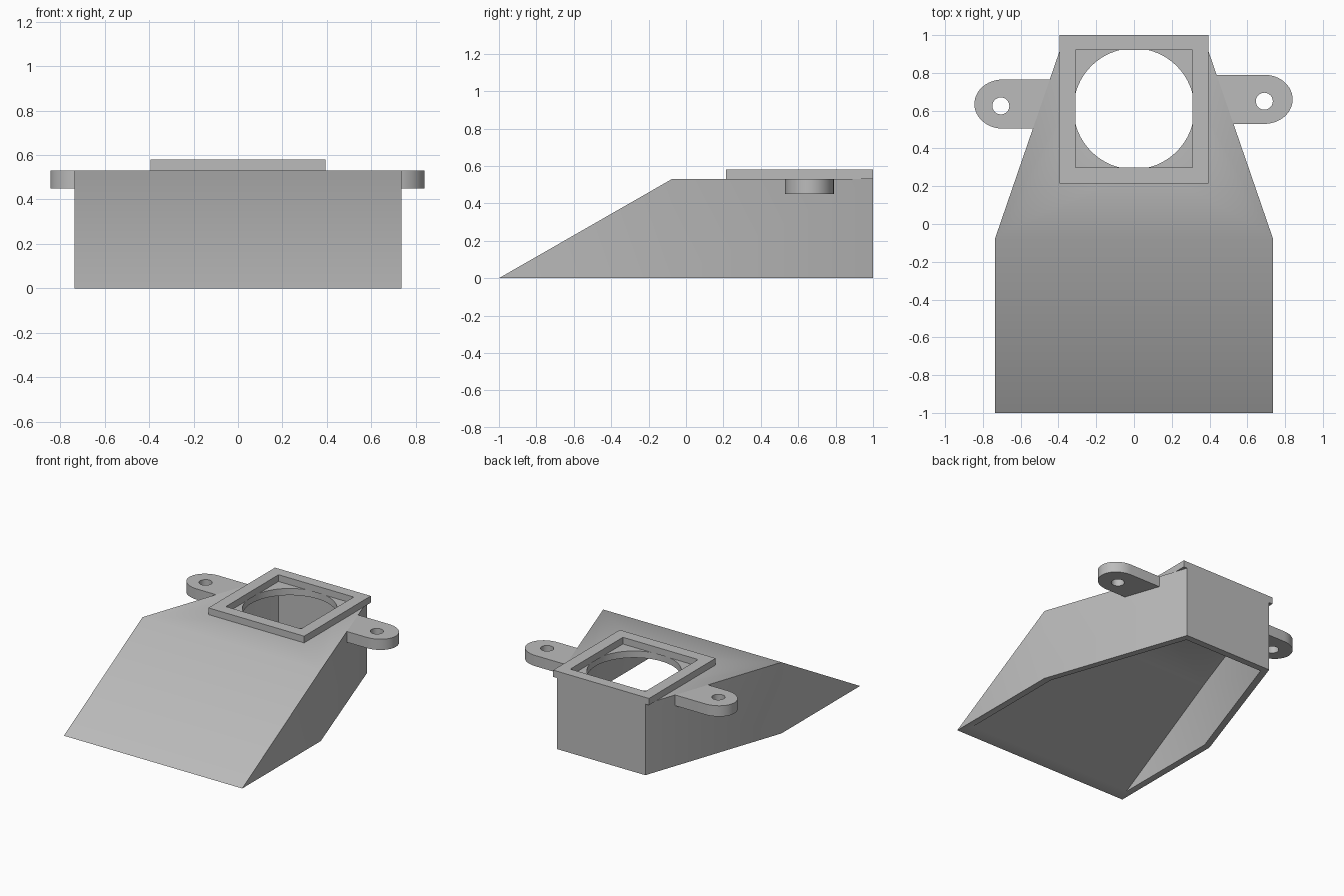
import bpy, bmesh, math
from mathutils import Vector

cube = bpy.data.objects.get("Cube")
if cube:
    bpy.data.objects.remove(cube, do_unlink=True)

grey = bpy.data.materials.new("plain grey")
grey.use_nodes = True
grey.diffuse_color = (0.5, 0.5, 0.5, 1)
grey.node_tree.nodes["Principled BSDF"].inputs["Base Color"].default_value = (0.5, 0.5, 0.5, 1)


def add_object(name, bm):
    bmesh.ops.recalc_face_normals(bm, faces=bm.faces)
    mesh = bpy.data.meshes.new(name)
    bm.to_mesh(mesh)
    bm.free()
    mesh.materials.append(grey)
    obj = bpy.data.objects.new(name, mesh)
    bpy.context.collection.objects.link(obj)
    return obj


def prism(name, outline, z0, z1):
    """Extrude a plan outline from z0 up to z1."""
    bm = bmesh.new()
    face = bm.faces.new([bm.verts.new((x, y, z0)) for x, y in outline])
    ext = bmesh.ops.extrude_face_region(bm, geom=[face])
    top = [v for v in ext["geom"] if isinstance(v, bmesh.types.BMVert)]
    bmesh.ops.translate(bm, verts=top, vec=Vector((0, 0, z1 - z0)))
    return add_object(name, bm)


def disc(name, cx, cy, r, z0, z1, n):
    ring = [2 * math.pi * i / n for i in range(n)]
    return prism(name, [(cx + r * math.cos(a), cy + r * math.sin(a)) for a in ring], z0, z1)


def box(name, x, y0, y1, z0, z1):
    return prism(name, [(-x, y0), (x, y0), (x, y1), (-x, y1)], z0, z1)


def wedge(name, wide, front, kink, narrow, back, z0, z1):
    """Sloped front, flat top, sides tapering towards the back."""
    bm = bmesh.new()
    side = [(wide, front, z0), (wide, kink, z0), (narrow, back, z0),
            (narrow, back, z1), (wide, kink, z1)]
    r = [bm.verts.new(p) for p in side]
    l = [bm.verts.new((-x, y, z)) for x, y, z in side]
    for s in (r, l):
        bm.faces.new((s[0], s[1], s[4]))
        bm.faces.new((s[1], s[2], s[3], s[4]))
    for a, b in ((0, 4), (4, 3), (3, 2)):
        bm.faces.new((r[a], r[b], l[b], l[a]))
    bm.faces.new((r[0], r[1], r[2], l[2], l[1], l[0]))
    return add_object(name, bm)


def cut(obj, cutter):
    mod = obj.modifiers.new("cut", "BOOLEAN")
    mod.operation = "DIFFERENCE"
    mod.solver = "EXACT"
    mod.object = cutter
    bpy.context.view_layer.objects.active = obj
    bpy.ops.object.modifier_apply(modifier=mod.name)
    bpy.data.objects.remove(cutter, do_unlink=True)


# Hollow hood, open underneath, with a round opening in the flat top
WIDE, NARROW, KINK, TOP = 0.735, 0.365, -0.075, 0.53
hood = wedge("hood", WIDE, -1, KINK, NARROW, 1, 0, TOP)
cut(hood, wedge("cavity", WIDE - 0.05, -1.07, -0.067, 0.33, 0.95, -0.1, TOP - 0.05))
cut(hood, disc("opening", 0, 0.61, 0.32, 0.4, 0.6, 64))

# Square collar on the top
collar = box("collar", 0.395, 0.215, 1, TOP, 0.58)
cut(collar, box("collar_opening", 0.31, 0.3, 0.92, 0.5, 0.65))


# Mounting tabs, one slightly further back than the other
def wall_x(y):
    return WIDE + (NARROW - WIDE) * (y - KINK) / (1 - KINK)


def tab(name, side, cx, cy, hole_x, hole_y):
    half, reach, n = 0.13, 0.15, 24
    arc = [math.pi * (i / n - 0.5) for i in range(n + 1)]
    outline = [(cx + reach * math.cos(a), cy + half * math.sin(a)) for a in arc]
    outline += [(wall_x(y), y) for y in (cy + half, cy - half)]
    obj = prism(name, [(side * x, y) for x, y in outline], 0.45, TOP)
    cut(obj, disc("screw_hole", side * hole_x, hole_y, 0.045, 0.4, 0.6, 24))
    return obj


tabs = [tab("left_tab", 1, 0.69, 0.66, 0.69, 0.65),
        tab("right_tab", -1, 0.695, 0.635, 0.705, 0.625)]

# Soft shading over the shallow bends, crisp edges elsewhere
bpy.ops.object.select_all(action="DESELECT")
for obj in [hood, collar] + tabs:
    obj.select_set(True)
    bpy.context.view_layer.objects.active = obj
bpy.ops.object.shade_smooth_by_angle(angle=math.radians(35))
